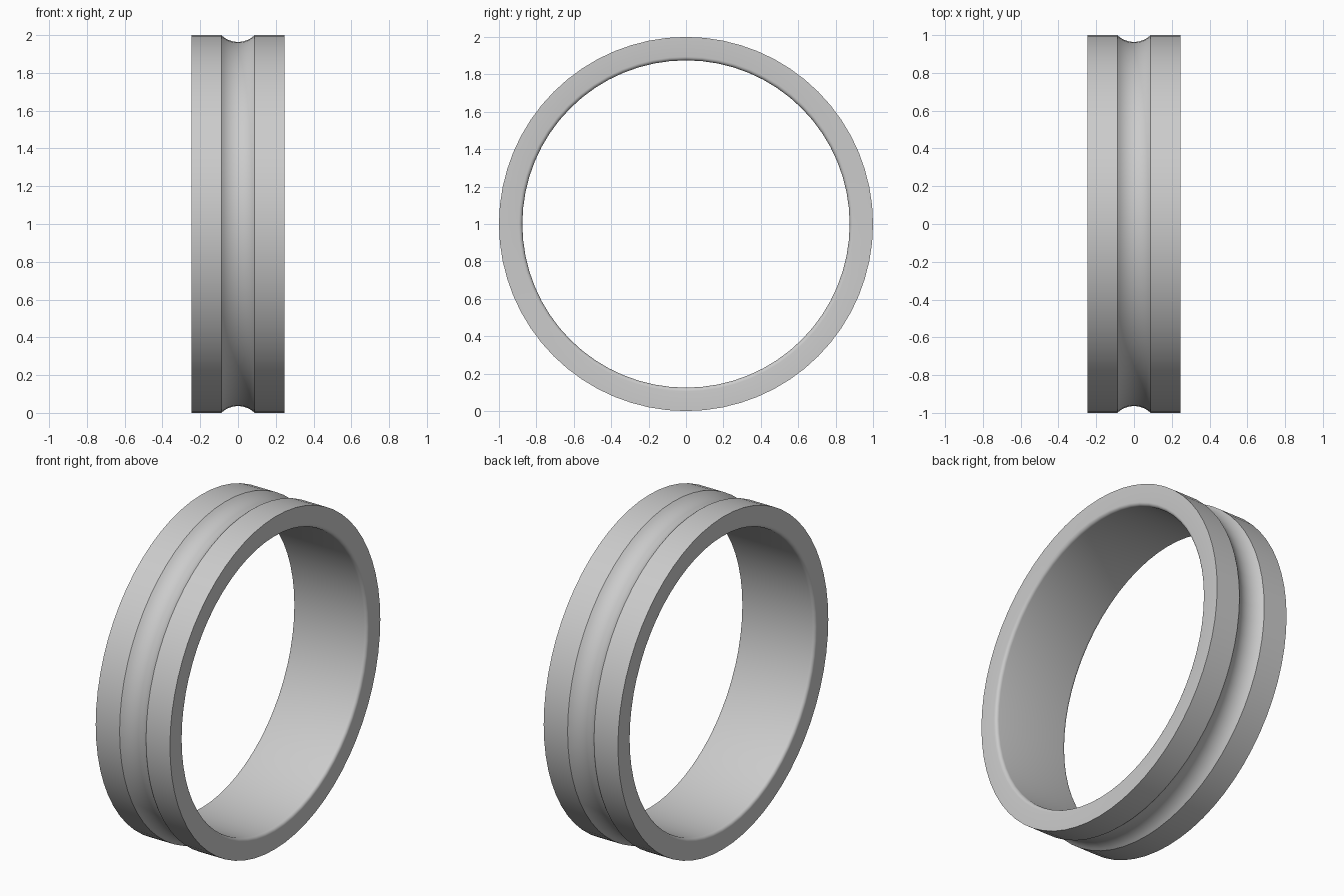
import bpy, bmesh
from math import sin, cos, asin, pi, tau

if "Cube" in bpy.data.objects:
    bpy.data.objects.remove(bpy.data.objects["Cube"])

SEGMENTS = 64
OUTER, INNER, HALF_W = 1.0, 0.875, 0.247
GROOVE_HALF, GROOVE_DEPTH, FILLET = 0.088, 0.036, 0.02


def arc(cx, cr, radius, a0, a1, steps):
    """Points (x, r) along an arc of the cross-section."""
    return [(cx + radius * cos(a0 + (a1 - a0) * i / steps),
             cr + radius * sin(a0 + (a1 - a0) * i / steps)) for i in range(steps + 1)]


# Cross-section: flat rim, round groove, flat rim, rounded bore edges
groove_r = (GROOVE_HALF**2 + GROOVE_DEPTH**2) / (2 * GROOVE_DEPTH)
spread = asin(GROOVE_HALF / groove_r)
profile = [(-HALF_W, OUTER)]
profile += arc(0, OUTER - GROOVE_DEPTH + groove_r, groove_r,
               -pi / 2 - spread, -pi / 2 + spread, 12)
profile += [(HALF_W, OUTER)]
profile += arc(HALF_W - FILLET, INNER + FILLET, FILLET, 0, -pi / 2, 5)
profile += arc(-HALF_W + FILLET, INNER + FILLET, FILLET, -pi / 2, -pi, 5)

# Sweep the section around the x axis
bm = bmesh.new()
rings = []
for s in range(SEGMENTS):
    a = tau * s / SEGMENTS
    rings.append([bm.verts.new((x, r * cos(a), 1 + r * sin(a))) for x, r in profile])
n = len(profile)
for s in range(SEGMENTS):
    p, q = rings[s], rings[(s + 1) % SEGMENTS]
    for i in range(n):
        j = (i + 1) % n
        bm.faces.new((p[i], p[j], q[j], q[i]))
bmesh.ops.recalc_face_normals(bm, faces=bm.faces)

mesh = bpy.data.meshes.new("grooved_ring")
bm.to_mesh(mesh)
bm.free()
ring = bpy.data.objects.new("grooved_ring", mesh)
bpy.context.collection.objects.link(ring)
bpy.context.view_layer.objects.active = ring
ring.select_set(True)
bpy.ops.object.shade_smooth_by_angle(angle=pi / 6)
